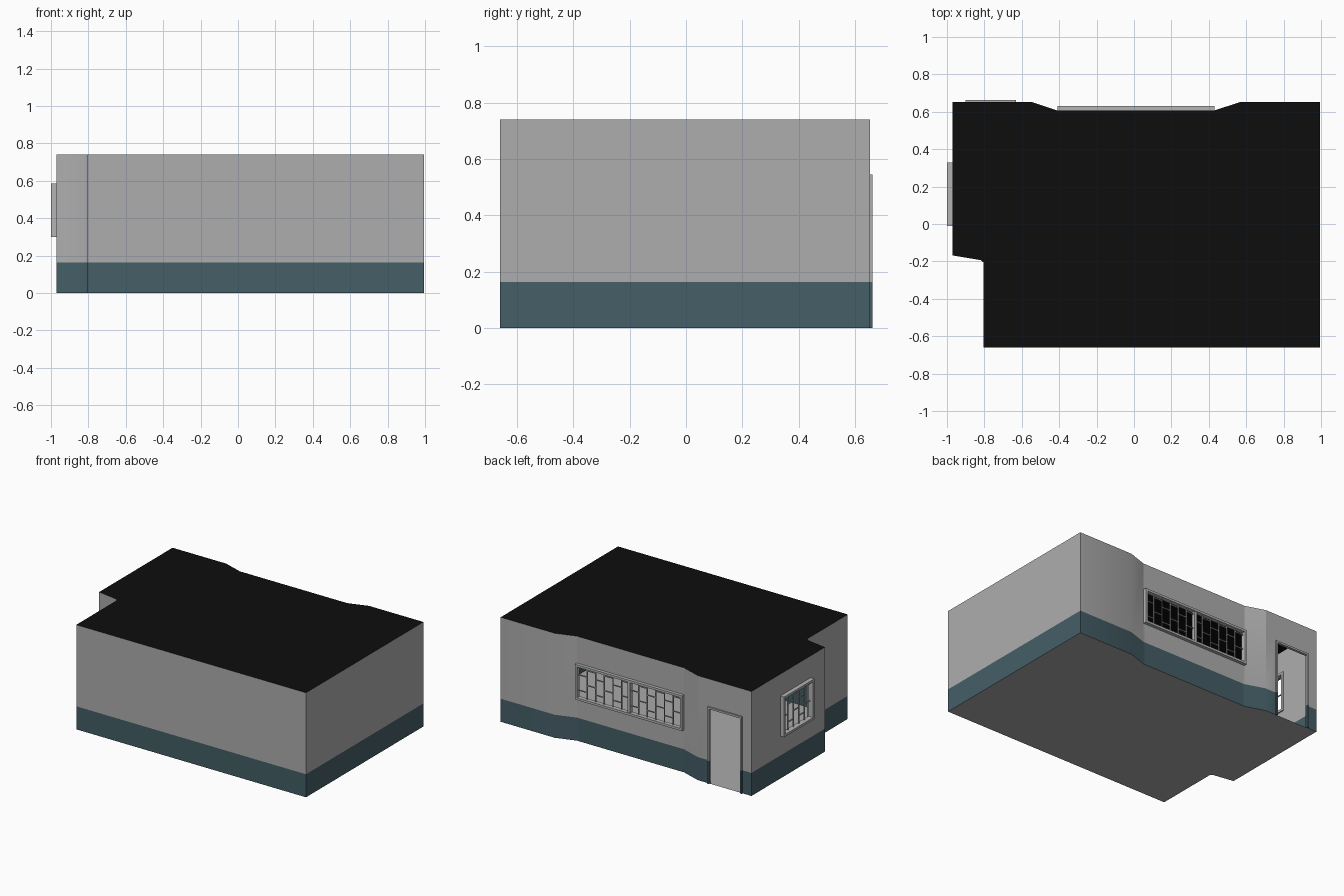
import bpy, bmesh, math
from mathutils import Vector

if "Cube" in bpy.data.objects:
    bpy.data.objects.remove(bpy.data.objects["Cube"])

H, BAND = 0.74, 0.163


def material(name, rgb):
    m = bpy.data.materials.new(name)
    m.diffuse_color = (*rgb, 1)
    m.use_nodes = True
    m.node_tree.nodes["Principled BSDF"].inputs["Base Color"].default_value = m.diffuse_color
    return m


GREY = material("wall grey", (0.42, 0.42, 0.425))
TEAL = material("teal band", (0.058, 0.112, 0.135))
BLACK = material("roof black", (0.004, 0.004, 0.004))
FLOOR = material("floor grey", (0.40, 0.40, 0.40))
FRAME = material("frame grey", (0.46, 0.46, 0.46))


def make(name, bm, mats):
    me = bpy.data.meshes.new(name)
    bm.to_mesh(me)
    bm.free()
    ob = bpy.data.objects.new(name, me)
    bpy.context.collection.objects.link(ob)
    for m in mats:
        me.materials.append(m)
    return ob


# Footprint, counter-clockwise; the back wall has a shallow recess
PLAN = [(-0.805, -0.66), (0.995, -0.66), (0.995, 0.653), (0.57, 0.653),
        (0.43, 0.607), (-0.41, 0.607), (-0.55, 0.653), (-0.97, 0.653),
        (-0.97, -0.168), (-0.82, -0.193), (-0.805, -0.205)]

# Openings by wall index: start and end distance along wall, bottom, top
OPENINGS = {4: (0.015, 0.825, 0.315, 0.535),    # long back window
            6: (0.092, 0.338, 0.0, 0.533),      # back doorway
            7: (0.338, 0.648, 0.315, 0.57)}     # left window

# Walls: thin sheets split at the painted band, open at door and windows
bm = bmesh.new()
for i, a in enumerate(PLAN):
    p, q = Vector(a), Vector(PLAN[(i + 1) % len(PLAN)])
    length = (q - p).length
    d = (q - p) / length
    op = OPENINGS.get(i)
    ts, zs = {0, length}, {0, BAND, H}
    if op:
        ts |= set(op[:2])
        zs |= set(op[2:])
    ts, zs = sorted(ts), sorted(zs)
    for t0, t1 in zip(ts, ts[1:]):
        for z0, z1 in zip(zs, zs[1:]):
            if op and op[0] < (t0 + t1) / 2 < op[1] and op[2] < (z0 + z1) / 2 < op[3]:
                continue
            u, v = p + d * t0, p + d * t1
            f = bm.faces.new([bm.verts.new(c) for c in (
                (*u, z0), (*v, z0), (*v, z1), (*u, z1))])
            f.material_index = 1 if z1 <= BAND else 0
bmesh.ops.remove_doubles(bm, verts=bm.verts, dist=1e-5)
walls = make("walls", bm, [GREY, TEAL])
bpy.context.view_layer.objects.active = walls
walls.select_set(True)
bpy.ops.object.shade_smooth_by_angle(angle=math.radians(30))

# Floor and roof slabs
for name, z, mat in (("floor", 0.0, FLOOR), ("roof", H, BLACK)):
    bm = bmesh.new()
    f = bm.faces.new([bm.verts.new((x, y, z)) for x, y in PLAN])
    make(name, bm, [mat])


def box(bm, lo, hi, mi=0):
    c = [bm.verts.new((x, y, z)) for x in (lo[0], hi[0])
         for y in (lo[1], hi[1]) for z in (lo[2], hi[2])]
    for ids in ((0, 1, 3, 2), (4, 6, 7, 5), (0, 4, 5, 1),
                (2, 3, 7, 6), (0, 2, 6, 4), (1, 5, 7, 3)):
        bm.faces.new([c[k] for k in ids]).material_index = mi


def window(name, w0, w1, z0, z1, wall, out, cols, mullion, turned):
    """Frame and staggered grille along x; turned swaps x and y."""
    def bar(a0, a1, d0, d1, b0, b1):
        lo, hi = (a0, d0, b0), (a1, d1, b1)
        if turned:
            lo, hi = (-d1, a0, b0), (-d0, a1, b1)
        box(bm, lo, hi)
    # Outer frame
    bm = bmesh.new()
    w = 0.016
    inner = wall - 0.008
    bar(w0, w1, inner, out, z0, z0 + w)
    bar(w0, w1, inner, out, z1 - w, z1)
    for a in (w0, w1 - w):
        bar(a, a + w, inner, out, z0 + w, z1 - w)
    mid = (w0 + w1) / 2
    if mullion:
        bar(mid - 0.01, mid + 0.01, inner, out - 0.006, z0 + w, z1 - w)
    make(name + "_frame", bm, [FRAME])
    # Grille: uprights with short staggered cross bars
    bm = bmesh.new()
    r, g0, g1 = 0.003, wall, wall + 0.007
    step = (w1 - w0 - 2 * w) / cols
    for k in range(cols):
        a = w0 + w + k * step
        if k:
            bar(a - r, a + r, g0, g1, z0 + w, z1 - w)
        for s in ((0.22, 0.72) if k % 2 else (0.45, 0.93)):
            z = z0 + w + s * (z1 - z0 - 2 * w)
            bar(a, a + step, g0, g1, z - r, z + r)
    make(name + "_grille", bm, [FRAME])


window("back_window", -0.41, 0.43, 0.30, 0.55, 0.607, 0.63, 12, True, False)
window("left_window", -0.01, 0.33, 0.30, 0.585, 0.97, 1.0, 5, False, True)

# Door frame: two jambs and a lintel, painted with the wall band
bm = bmesh.new()
for x in (-0.90, -0.644):
    box(bm, (x, 0.645, 0), (x + 0.014, 0.663, BAND), 1)
    box(bm, (x, 0.645, BAND), (x + 0.014, 0.663, 0.545), 0)
box(bm, (-0.886, 0.645, 0.531), (-0.644, 0.663, 0.545), 0)
make("door_frame", bm, [GREY, TEAL])
